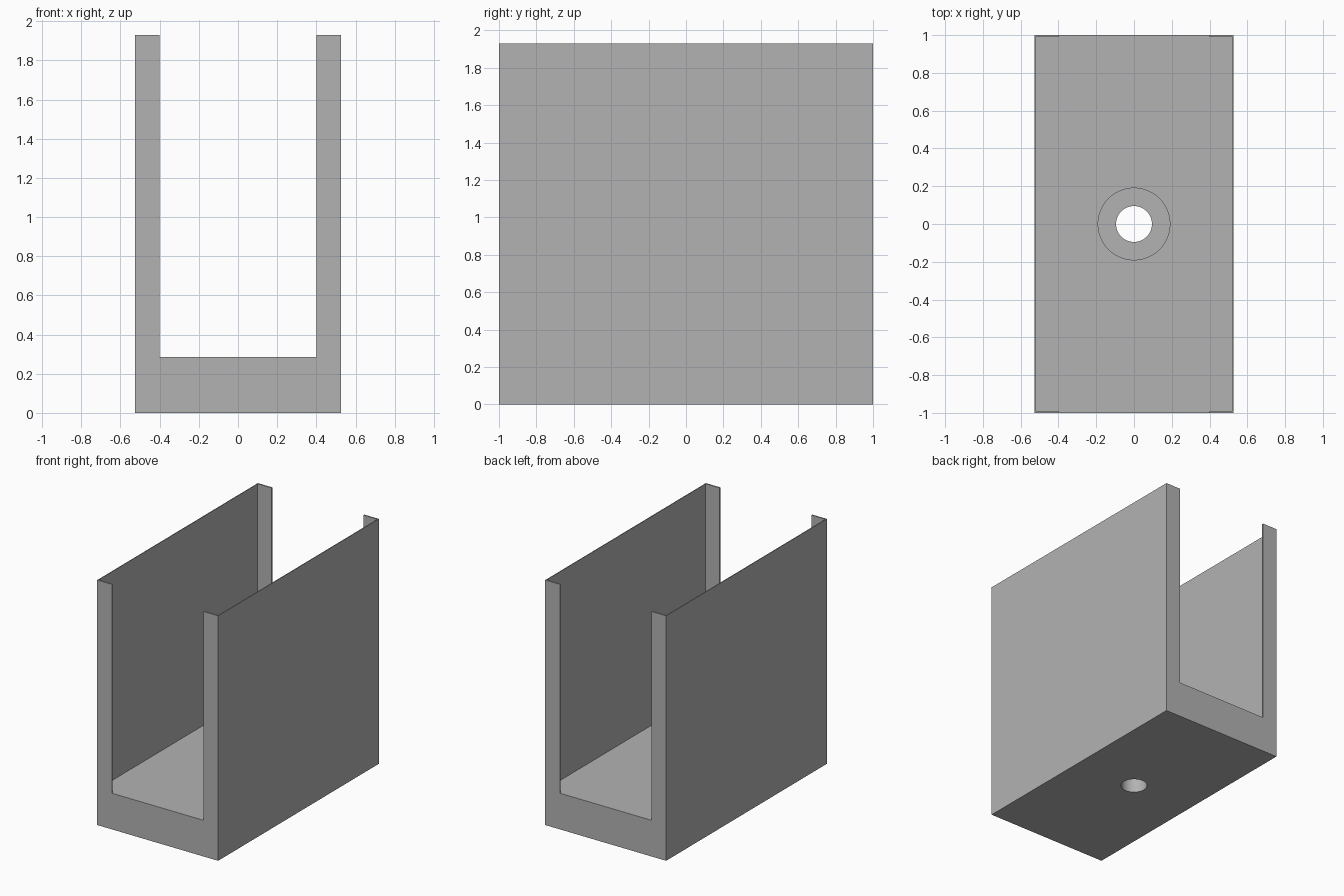
import bpy
import bmesh

cube = bpy.data.objects.get("Cube")
if cube:
    bpy.data.objects.remove(cube, do_unlink=True)

# Overall sizes
HALF_W, HALF_L, HEIGHT = 0.527, 1.0, 1.93
FLOOR = 0.285            # top of the solid base
SLOT = 0.4               # half width of the open ends
WALL, LIP = 0.006, 0.011  # side wall and end lip thickness
HOLE_R, BORE_R, BORE_Z = 0.095, 0.19, 0.14

grey = bpy.data.materials.new("plain grey")
grey.use_nodes = True
colour = (0.45, 0.45, 0.45, 1)
grey.diffuse_color = colour
grey.node_tree.nodes["Principled BSDF"].inputs["Base Color"].default_value = colour


def prism(name, outline, low, high):
    """Extrude a plan outline from one height to another."""
    bm = bmesh.new()
    face = bm.faces.new([bm.verts.new((x, y, low)) for x, y in outline])
    top = bmesh.ops.extrude_face_region(bm, geom=[face])["geom"]
    moved = [v for v in top if isinstance(v, bmesh.types.BMVert)]
    bmesh.ops.translate(bm, verts=moved, vec=(0, 0, high - low))
    bmesh.ops.recalc_face_normals(bm, faces=bm.faces)
    mesh = bpy.data.meshes.new(name)
    bm.to_mesh(mesh)
    bm.free()
    mesh.materials.append(grey)
    obj = bpy.data.objects.new(name, mesh)
    bpy.context.collection.objects.link(obj)
    return obj


def drill(name, radius, low, high):
    """Make a round cutter standing on the centre line."""
    bpy.ops.mesh.primitive_cylinder_add(
        vertices=64, radius=radius, depth=high - low, location=(0, 0, (low + high) / 2))
    obj = bpy.context.object
    obj.name = name
    obj.data.materials.append(grey)
    return obj


# Outer block
channel = prism("channel_bracket",
                [(-HALF_W, -HALF_L), (HALF_W, -HALF_L), (HALF_W, HALF_L), (-HALF_W, HALF_L)],
                0, HEIGHT)

# Cavity that leaves thin walls and inward end lips
inner_x, inner_y, beyond = HALF_W - WALL, HALF_L - LIP, HALF_L + 0.2
quarter = [(inner_x, inner_y), (SLOT, inner_y), (SLOT, beyond)]
right_back = [(-x, y) for x, y in reversed(quarter)]
back_half = quarter + right_back
front_half = [(-x, -y) for x, y in back_half]
cavity = prism("cavity_cutter", back_half + front_half, FLOOR, HEIGHT + 0.2)

# Screw hole with a wider recess from above
cutters = [cavity,
           drill("recess_cutter", BORE_R, BORE_Z, FLOOR + 0.2),
           drill("hole_cutter", HOLE_R, -0.2, FLOOR + 0.1)]

for cutter in cutters:
    cutter.hide_render = True
    cut = channel.modifiers.new(cutter.name, "BOOLEAN")
    cut.operation = "DIFFERENCE"
    cut.solver = "EXACT"
    cut.object = cutter

# Bake the cuts, then discard the cutters
bpy.ops.object.select_all(action="DESELECT")
bpy.context.view_layer.objects.active = channel
channel.select_set(True)
for cutter in cutters:
    bpy.ops.object.modifier_apply(modifier=cutter.name)
for cutter in cutters:
    bpy.data.objects.remove(cutter, do_unlink=True)

# Smooth round bores, crisp edges elsewhere
bpy.ops.object.shade_smooth_by_angle(angle=0.5)
